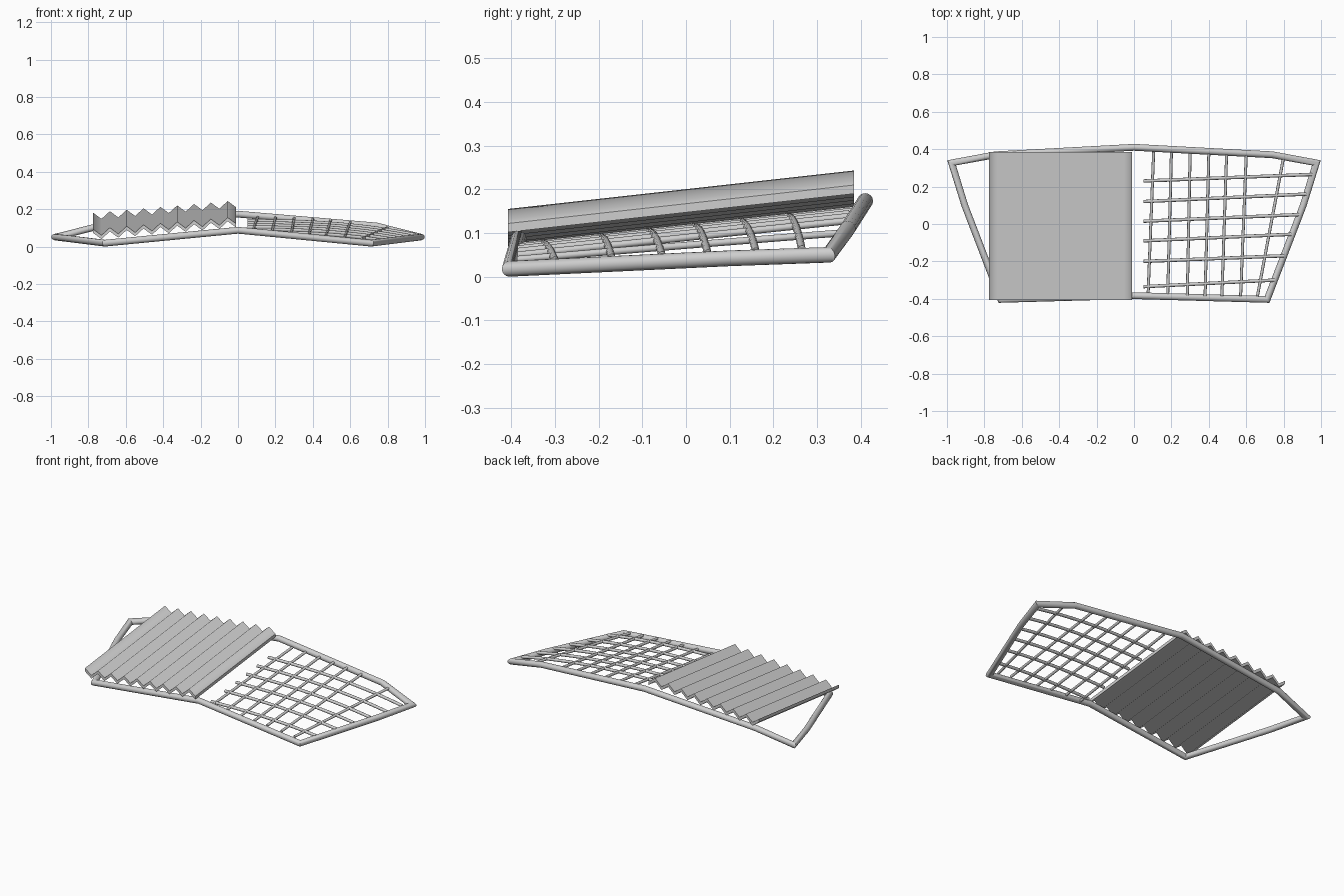
import bpy, bmesh, math
from mathutils import Vector

cube = bpy.data.objects.get("Cube")
if cube:
    bpy.data.objects.remove(cube)

grey = bpy.data.materials.new("light_grey")
grey.use_nodes = True
colour = (0.62, 0.62, 0.62, 1)
grey.diffuse_color = colour
grey.node_tree.nodes["Principled BSDF"].inputs["Base Color"].default_value = colour


def finish(name, bm):
    bmesh.ops.recalc_face_normals(bm, faces=bm.faces)
    mesh = bpy.data.meshes.new(name)
    bm.to_mesh(mesh)
    bm.free()
    mesh.materials.append(grey)
    obj = bpy.data.objects.new(name, mesh)
    bpy.context.collection.objects.link(obj)
    return obj


def tube(name, points, radius, sides=12, closed=False):
    """Sweep a round section along a path with mitred corners."""
    pts = [Vector(p) for p in points]
    n = len(pts)
    bm = bmesh.new()
    rings = []
    for i, p in enumerate(pts):
        before = p - pts[i - 1] if closed or i > 0 else pts[1] - p
        after = pts[(i + 1) % n] - p if closed or i < n - 1 else before
        before, after = before.normalized(), after.normalized()
        tangent = (before + after).normalized()
        side = tangent.cross(Vector((0, 0, 1))).normalized()
        up = side.cross(tangent)
        mitre = 1 / tangent.dot(after)
        ring = []
        for k in range(sides):
            a = math.tau * k / sides
            ring.append(bm.verts.new(p + radius * (side * math.cos(a) * mitre + up * math.sin(a))))
        rings.append(ring)
    for i in range(n if closed else n - 1):
        a, b = rings[i], rings[(i + 1) % n]
        for k in range(sides):
            j = (k + 1) % sides
            bm.faces.new((a[k], a[j], b[j], b[k]))
    if not closed:
        bm.faces.new(rings[0])
        bm.faces.new(rings[-1])
    obj = finish(name, bm)
    bpy.ops.object.select_all(action='DESELECT')
    obj.select_set(True)
    bpy.context.view_layer.objects.active = obj
    bpy.ops.object.shade_smooth_by_angle(angle=math.radians(35))


# Outer frame: one half, mirrored to close the loop
half = [(0, 0.41, 0.173), (0.74, 0.37, 0.11), (0.975, 0.327, 0.05),
        (0.905, 0.1, 0.042), (0.712, -0.403, 0.018), (0, -0.383, 0.087)]
mirrored = [(-x, y, z) for x, y, z in reversed(half[1:-1])]
tube("outer_frame", half + mirrored, 0.018, 16, closed=True)


# Lattice: bars follow one gently arched surface
def lattice_height(x, y):
    return 0.113 + 0.108 * y - 0.09 * x ** 2.5


def lattice_bar(name, start, end, radius, steps=14):
    path = []
    for i in range(steps + 1):
        t = i / steps
        x = start[0] + (end[0] - start[0]) * t
        y = start[1] + (end[1] - start[1]) * t
        path.append((x, y, lattice_height(x, y)))
    tube(name, path, radius)


long_bars = [(0.23, 0.95, 0.265), (0.12, 0.92, 0.16), (0.015, 0.88, 0.05),
             (-0.09, 0.84, -0.055), (-0.2, 0.8, -0.17), (-0.335, 0.75, -0.3)]
for i, (y, end_x, end_y) in enumerate(long_bars):
    lattice_bar(f"long_bar_{i + 1}", (0.05, y), (end_x, end_y), 0.009)

cross_bars = [(0.075, 0.105), (0.18, 0.2), (0.285, 0.3), (0.38, 0.4),
              (0.47, 0.495), (0.57, 0.6), (0.66, 0.8)]
for i, (front_x, back_x) in enumerate(cross_bars):
    lattice_bar(f"cross_bar_{i + 1}", (front_x, -0.385), (back_x, 0.39 - 0.04 * back_x), 0.008)

# Corrugated roof sheet: zigzag section swept from front to back
pitch, left, depth, thick = 0.045, -0.775, 0.037, 0.02
bm = bmesh.new()
rows = []
for i in range(18):
    top = 0.093 + 0.086 * i * pitch - (depth if i % 2 else 0)
    x = left + i * pitch
    rows.append([bm.verts.new(v) for v in ((x, -0.407, top), (x, 0.385, top + 0.088),
                                           (x, 0.385, top + 0.088 - thick), (x, -0.407, top - thick))])
for a, b in zip(rows, rows[1:]):
    for k in range(4):
        j = (k + 1) % 4
        face = bm.faces.new((a[k], a[j], b[j], b[k]))
        face.smooth = k % 2 == 0  # broad top and underside are smooth, cut ends flat
bm.faces.new(rows[0])
bm.faces.new(rows[-1])
# Keep the cut rim crisp
for edge in bm.edges:
    edge.smooth = all(f.smooth for f in edge.link_faces)
finish("corrugated_sheet", bm)
